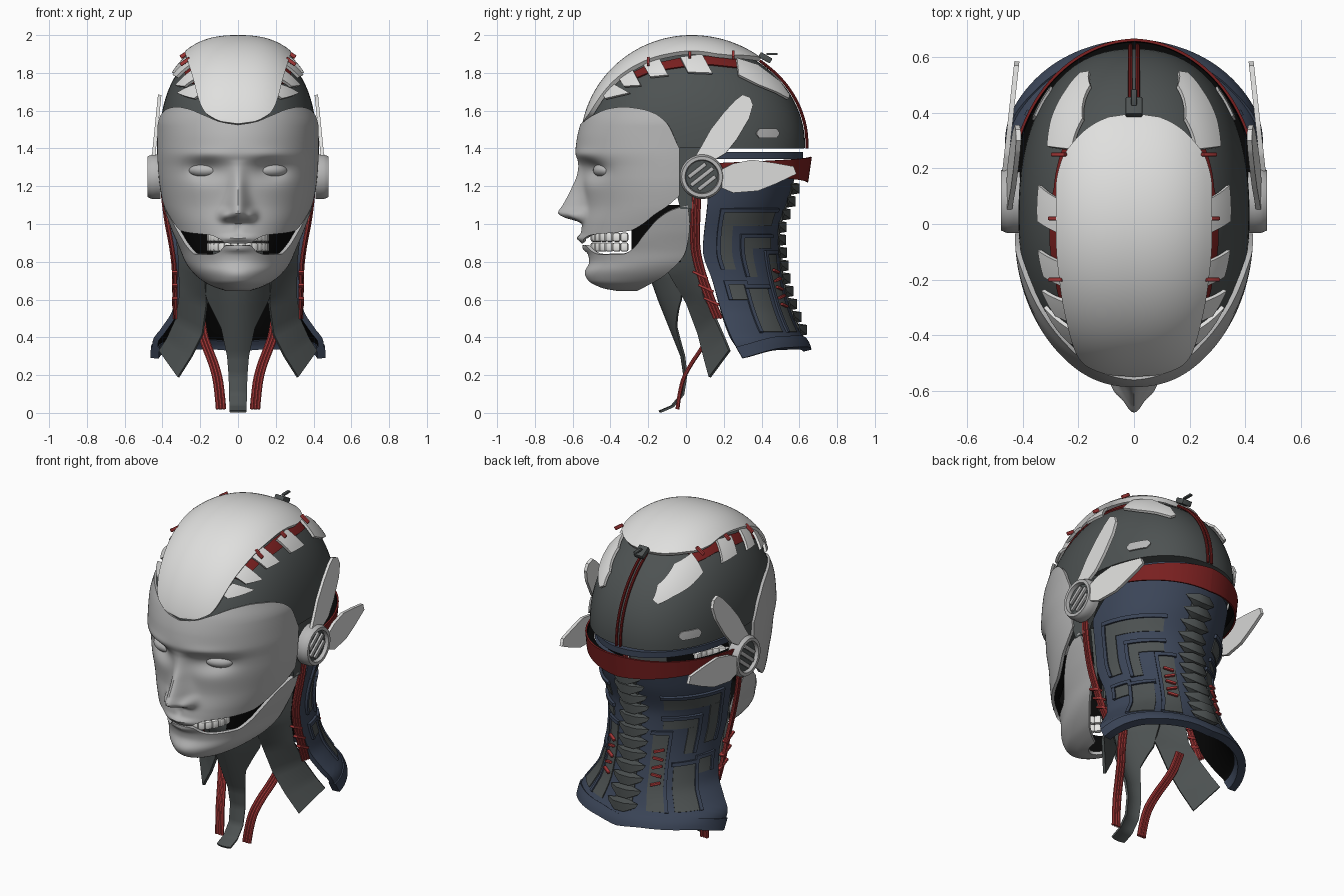
import bpy, bmesh, math
from math import sin, cos, radians, hypot, exp
from mathutils import Vector, Matrix

if "Cube" in bpy.data.objects:
    bpy.data.objects.remove(bpy.data.objects["Cube"])

def mat(name, *c):
    m = bpy.data.materials.new(name)
    m.diffuse_color = (*c, 1)
    m.use_nodes = True
    m.node_tree.nodes["Principled BSDF"].inputs["Base Color"].default_value = m.diffuse_color
    return m
WHITE = mat("shell_white", .74, .74, .73)
GREY = mat("mask_grey", .47, .47, .47)
DARK = mat("dark_grey", .075, .085, .085)
BLUE = mat("navy_blue", .044, .06, .098)
RED = mat("deep_red", .19, .014, .014)
CABLE = mat("cable_red", .39, .04, .04)
BLACK = mat("inner_black", .002, .002, .002)
TOOTH = mat("tooth_white", .82, .82, .8)

def tab(*T):
    """smooth monotone interpolation through (key, value) pairs"""
    k = [t[0] for t in T]; v = [t[1] for t in T]
    s = [(v[i+1]-v[i])/(k[i+1]-k[i]) for i in range(len(T)-1)]
    m = [s[0]] + [2*a*b/(a+b) if a*b > 0 else 0 for a, b in zip(s, s[1:])] + [s[-1]]
    def f(x):
        x = min(max(x, k[0]), k[-1])
        i = max(j for j in range(len(s)) if k[j] <= x)
        h = k[i+1]-k[i]; t = (x-k[i])/h
        return ((1+2*t)*(1-t)**2*v[i] + t*(1-t)**2*h*m[i]
                + t*t*(3-2*t)*v[i+1] + t*t*(t-1)*h*m[i+1])
    return f

def obj(name, bm, m, mirror=False, thick=0, inner=None, bevel=0):
    me = bpy.data.meshes.new(name); bm.to_mesh(me); bm.free()
    o = bpy.data.objects.new(name, me); bpy.context.collection.objects.link(o)
    me.materials.append(m)
    if thick:
        s = o.modifiers.new("thick", 'SOLIDIFY'); s.thickness = thick; s.offset = -1
        if inner:
            me.materials.append(inner); s.material_offset = 1
    if bevel:
        b = o.modifiers.new("bevel", 'BEVEL'); b.width = bevel; b.segments = 2
    if mirror:
        o.modifiers.new("mirror", 'MIRROR')
    return o

def sheet(name, f, nu, nv, m, mirror=False, thick=0, inner=None):
    """grid surface f(u,v), normals turned away from the head's axis"""
    bm = bmesh.new()
    g = [[bm.verts.new(f(i/nu, j/nv)) for j in range(nv+1)] for i in range(nu+1)]
    for i in range(nu):
        for j in range(nv):
            bm.faces.new((g[i][j], g[i+1][j], g[i+1][j+1], g[i][j+1]))
    bmesh.ops.remove_doubles(bm, verts=bm.verts, dist=1e-5)
    bm.normal_update()
    zm = min(1.4, sum(v.co.z for v in bm.verts)/len(bm.verts))
    ref = Vector((0, .15, zm))
    if sum(p.normal.dot(p.calc_center_median()-ref)*p.calc_area() for p in bm.faces) < 0:
        bmesh.ops.reverse_faces(bm, faces=bm.faces)
    return obj(name, bm, m, mirror, thick, inner)

def at(P, u):
    t = u*(len(P)-1); i = min(int(t), len(P)-2)
    return Vector(P[i]).lerp(Vector(P[i+1]), t-i)

def strip(name, A, B, f, m, thick=.015, inner=None, mirror=True):
    """surface ruled between two edge lines, mapped by f"""
    return sheet(name, lambda u, v: f(*at(A, u).lerp(at(B, u), v)), 5*(len(A)-1), 6, m, mirror, thick, inner)

def block(name, loc, size, m, rot=(0, 0, 0), mirror=True, bevel=.004):
    bm = bmesh.new(); bmesh.ops.create_cube(bm, size=1)
    R = Matrix.Rotation(rot[2], 4, 'Z') @ Matrix.Rotation(rot[1], 4, 'Y') @ Matrix.Rotation(rot[0], 4, 'X')
    bm.transform(Matrix.Translation(loc) @ R @ Matrix.Diagonal((*size, 1)))
    return obj(name, bm, m, mirror, bevel=bevel)

def cables(name, pts, n, step, r, m, sides=(1, -1)):
    for s in sides:
        c = bpy.data.curves.new(name, 'CURVE'); c.dimensions = '3D'
        c.bevel_depth = r; c.bevel_resolution = 2; c.use_fill_caps = True
        for k in range(n):
            sp = c.splines.new('NURBS'); sp.points.add(len(pts)-1)
            sp.use_endpoint_u = True; sp.order_u = 3
            for p, q in zip(sp.points, pts):
                w = Vector(q) + Vector(step)*(k-(n-1)/2)
                p.co = (s*w.x, w.y, w.z, 1)
        c.materials.append(m)
        bpy.context.collection.objects.link(bpy.data.objects.new(name, c))

# ---- skull: superellipsoid dome
N, CY, CZ = 2.3, .03, 1.42
def skull(u, v):
    a, e = u*2*math.pi, radians(-2+92*v)
    dx, dy, dz = cos(e)*sin(a), cos(e)*cos(a), sin(e)
    k = (abs(dx)**N + hypot(dy, dz)**N)**(-1/N)
    return (k*.415*dx, CY+k*(.6 if dy > 0 else .565)*dy, CZ+k*.54*dz)
sheet("skull", skull, 72, 30, DARK)
def base(u, v):
    x, y, z = skull(u, 0)
    return (x*v, CY+(y-CY)*v, z)
sheet("skull_base", base, 48, 2, DARK)

# ---- white crown cap
cw = tab((11, 0), (12, .08), (15, .14), (18, .175), (25, .205), (40, .235), (60, .265),
         (80, .28), (102, .28), (112, .26), (120, .2), (126, .1), (127.5, 0))
def cap(u, v):
    t = 11+116.5*u; x = cw(t)*(2*v-1); t = radians(t)
    s = (1-abs(x/.44)**2.5)**.4
    return (x, CY-(.59 if cos(t) > 0 else .605)*cos(t)*s, CZ+.58*sin(t)*s)
sheet("crown_cap", cap, 90, 24, WHITE, thick=.025)

# ---- face: sections by height plus soft bumps
W = tab((.645, .06), (.66, .11), (.69, .175), (.75, .245), (.8, .28), (.86, .305), (.9, .322),
        (.97, .352), (1.1, .395), (1.25, .42), (1.4, .428), (1.52, .428), (1.62, .41))
F = tab((.645, -.36), (.66, -.44), (.7, -.51), (.75, -.525), (.8, -.512), (.86, -.525), (.92, -.56),
        (1, -.552), (1.1, -.535), (1.2, -.545), (1.3, -.56), (1.38, -.585), (1.45, -.578), (1.55, -.552), (1.62, -.52))
nose = tab((1, 0), (1.015, .03), (1.035, .1), (1.06, .138), (1.1, .118), (1.18, .068), (1.25, .03), (1.34, 0))
nose_w = tab((1.03, .06), (1.1, .055), (1.2, .042), (1.3, .04))
BUMPS = [(.07, 1.045, .028, .03, .04), (.175, 1.285, .1, .055, -.05), (.17, 1.365, .11, .03, .01),
         (0, .925, .085, .016, .018), (0, .868, .08, .016, .018), (0, .975, .018, .025, -.008), (0, .73, .09, .04, .012)]
def face(a, z, y0):
    x = W(z)*sin(a); y = y0-(y0-F(z))*cos(a)
    y -= nose(z)*exp(-(x/nose_w(z))**2)
    for bx, bz, sx, sz, h in BUMPS:
        y -= h*exp(-((abs(x)-bx)/sx)**2-((z-bz)/sz)**2)
    return (x, y, z)
m_top = tab((0, 1.525), (12, 1.54), (25, 1.575), (40, 1.61), (52, 1.62), (65, 1.61), (75, 1.585), (83, 1.53), (90, 1.4))
m_bot = tab((0, .895), (12, .9), (17, .92), (25, .94), (50, .955), (60, .965), (68, 1.0), (75, 1.05), (82, 1.09), (90, 1.15))
j_top = tab((0, .888), (12, .885), (20, .85), (30, .838), (50, .84), (61, .89), (66, .95), (72, 1.02), (80, 1.07), (90, 1.1))
j_back = tab((.645, -.26), (.66, -.23), (.73, -.11), (.86, 0), (1, .02), (1.1, .01))
def mask(u, v):
    a = 180*u-90; b, t = m_bot(abs(a)), m_top(abs(a))
    return face(radians(a), b+(t-b)*v, -.035)
sheet("face_mask", mask, 130, 90, GREY, thick=.018, inner=BLACK)
def jaw(u, v):
    a = 180*u-90; z = .645+(j_top(abs(a))-.645)*v**1.6
    return face(radians(a), z, j_back(z))
sheet("lower_jaw", jaw, 90, 36, GREY, thick=.018, inner=BLACK)
# dark mouth lining
def lining(u, v):
    a, z = radians(30+60*u), .8+.3*v
    return (.88*W(z)*sin(a), -.03-.3*cos(a), z)
sheet("mouth_lining", lining, 16, 6, BLACK, True)
bm = bmesh.new()
bmesh.ops.create_uvsphere(bm, u_segments=32, v_segments=20, radius=1)
bm.transform(Matrix.Translation((.177, -.43, 1.285)) @ Matrix.Rotation(radians(22), 4, 'Z') @ Matrix.Diagonal((.088, .056, .04, 1)))
obj("eyes", bm, GREY, True)
# teeth arches
for row, z in (("upper", .93), ("lower", .878)):
    for k in range(7):
        a = radians(7+13*k)
        block(row+"_tooth", (.15*sin(a), -.31-.18*cos(a), z), (.04, .03, .048), TOOTH, (0, 0, a), bevel=.01)

# ---- plates beside the cap, mapped from side view onto the skull
def side(off):
    def f(y, z):
        r = hypot((y-CY)/((.6 if y > CY else .565)+off), (z-CZ)/(.54+off))
        return ((.415+off)*(1-min(r, .995)**N)**(1/N), y, z)
    return f
strip("rear_plate", [(.27, 1.88), (.38, 1.845), (.5, 1.755), (.55, 1.685)], [(.28, 1.79), (.38, 1.74), (.48, 1.7), (.545, 1.665)], side(.025), WHITE)
for A, B in (([(-.03, 1.885), (.085, 1.9)], [(.01, 1.805), (.14, 1.8)]), ([(-.23, 1.85), (-.14, 1.875)], [(-.19, 1.78), (-.095, 1.79)]),
             ([(-.365, 1.785), (-.285, 1.82)], [(-.33, 1.73), (-.24, 1.735)]), ([(-.44, 1.69), (-.38, 1.74)], [(-.43, 1.665), (-.3, 1.695)])):
    strip("temple_plate", A, B, side(.025), WHITE)
strip("red_inlay", [(-.36, 1.765), (-.2, 1.845), (-.03, 1.88), (.12, 1.89), (.27, 1.875)],
      [(-.33, 1.745), (-.18, 1.81), (-.01, 1.835), (.13, 1.845), (.27, 1.83)], side(.008), RED, .008)
for x, y, z in ((.28, -.2, 1.86), (.28, .02, 1.9), (.27, .25, 1.895)):
    block("red_clip", (x, y, z), (.06, .014, .02), CABLE, (0, radians(35), 0))
strip("side_badge", [(.375, 1.485), (.39, 1.505), (.48, 1.505), (.495, 1.485)],
      [(.375, 1.475), (.39, 1.455), (.48, 1.455), (.495, 1.475)], side(.009), GREY, .009)

# ---- rear cables and connector
arc = [(0, CY+.612*cos(radians(e)), CZ+.55*sin(radians(e))) for e in range(54, -4, -7)]
cables("skull_cable", arc, 2, (.026, 0, 0), .008, RED, (1,))
block("cable_connector", (0, .42, 1.88), (.06, .07, .03), DARK, (radians(-30), 0, 0), False)
block("connector_pin", (0, .455, 1.9), (.02, .06, .012), DARK, mirror=False)

# ---- ear hubs
P = [(.118, .41), (.118, .455), (.108, .478), (.09, .478), (.085, .455)]
def hub(u, v):
    r, x = at(P, v); a = u*2*math.pi
    return (x, .085+r*cos(a), 1.25+r*sin(a))
sheet("ear_ring", hub, 48, 8, GREY, True)
sheet("ear_disc", lambda u, v: (.457, .085+.087*v*cos(u*2*math.pi), 1.25+.087*v*sin(u*2*math.pi)), 48, 2, DARK, True, .01)
t = radians(38)
for k, l in ((-1, .115), (0, .15), (1, .115)):
    block("ear_bar", (.462, .085-.042*k*sin(t), 1.25+.042*k*cos(t)), (.016, l, .022), GREY, (t, 0, 0))
strip("temple_bracket", [(-.07, 1.44), (-.06, 1.2), (-.03, 1.08)], [(.14, 1.44), (.13, 1.2), (.04, 1.08)],
      lambda y, z: (.405-.08*max(0, 1.25-z), y, z), DARK, .03)
# ear blades
strip("upper_blade", [(.05, 1.36), (.08, 1.41), (.13, 1.5), (.2, 1.59), (.26, 1.655), (.3, 1.685)],
      [(.16, 1.345), (.21, 1.375), (.27, 1.45), (.335, 1.56), (.355, 1.63), (.34, 1.67)],
      lambda y, z: (.462-.1*(z-1.3), y, z), WHITE, .018)
strip("rear_blade", [(.19, 1.29), (.25, 1.32), (.35, 1.34), (.46, 1.325), (.57, 1.305)],
      [(.19, 1.19), (.25, 1.165), (.38, 1.175), (.48, 1.215), (.585, 1.265)],
      lambda y, z: (.472-.11*(y-.2), y, z), WHITE, .018)

# ---- red head band (flared) and blue rail
def band(u, v):
    a = u*math.pi/2; lo, hi = 1.27-.05*u, 1.32+.035*u; k = .985+.035*v*u
    return (.455*k*cos(a), .1+.555*k*sin(a), lo+(hi-lo)*v)
sheet("head_band", band, 32, 2, RED, True, .01, BLACK)
sheet("band_lining", lambda u, v: ((.435-.04*v)*cos(u*math.pi/2), .1+(.555-.03*v)*sin(u*math.pi/2), 1.3+.03*u), 32, 2, BLACK, True, .006)
sheet("skull_rail", lambda u, v: (.4*cos(u*math.pi/2), .05+.57*sin(u*math.pi/2), 1.345+.035*v), 32, 1, BLUE, True, .03)

# ---- blue neck shell
nw = tab((.29, .455), (.38, .452), (.45, .405), (.55, .345), (.7, .325), (.9, .345), (1.1, .385), (1.34, .41))
nb = tab((.29, .665), (.36, .65), (.44, .6), (.6, .54), (.76, .505), (.95, .49), (1.15, .55), (1.34, .6))
nf = tab((.29, .3), (.36, .26), (.5, .2), (.7, .14), (.86, .09), (1.13, .115), (1.34, .12))
def neck(off):
    def f(a, z):
        a = radians(a)
        return ((nw(z)+off)*cos(a), nf(z)+(nb(z)+off-nf(z))*sin(a), z)
    return f
zb = tab((0, .29), (40, .345), (70, .35), (90, .335))
zt = tab((0, 1.13), (15, 1.23), (40, 1.29), (90, 1.29))
sheet("neck_shell", lambda u, v: neck(0)(90*u, zb(90*u)+(zt(90*u)-zb(90*u))*v), 36, 40, BLUE, True, .03, BLACK)
sheet("neck_hem", lambda u, v: neck(.008)(90*u, zb(90*u)+.06*v), 36, 3, BLUE, True, .045)
# dark inlays: angle and height ranges
for a0, a1, z0, z1 in ((13, 62, .99, 1.06), (13, 22, .76, .99), (32, 62, .87, .925), (32, 40, .72, .87),
                       (12, 26, .6, .68), (28, 48, .43, .66), (56, 70, .43, .84), (82, 90, .42, 1.2)):
    zm = (z0+z1)/2
    strip("neck_inlay", [(a0, z0), (a0, zm), (a0, z1)], [(a1, z0), (a1, zm), (a1, z1)], neck(.006), DARK, .008)
    if a1 < 80 and z1 != .99 and z1 != .87:  # raised frame along the top
        strip("inlay_lintel", [(a0-3, z1), ((a0+a1)/2, z1), (a1+2, z1)], [(a0-3, z1+.02), ((a0+a1)/2, z1+.02), (a1+2, z1+.02)], neck(.016), BLUE, .02)
    if a1 < 80:  # raised frame along the front edge
        strip("inlay_rib", [(a0-3, z0), (a0-3, zm), (a0-3, z1)], [(a0, z0), (a0, zm), (a0, z1)], neck(.014), BLUE, .018)
for k in range(5):
    z = .57+.045*k
    block("neck_clip", neck(.015)(63, z), (.06, .018, .014), CABLE, (0, .25*(-1)**k, radians(150)))
# spine wedges
for k in range(12):
    z = .44+.068*k; y = nb(z)-.005; bm = bmesh.new()
    for s in (1, -1):
        for p in ((.1, .002, .02), (.09, .012, 0), (.035, .045, .026), (.03, .045, -.026), (.04, 0, .033), (.04, 0, -.033)):
            bm.verts.new((s*p[0], y+p[1], z+p[2]))
    bmesh.ops.convex_hull(bm, input=bm.verts)
    obj("spine_wedge", bm, DARK)

# ---- dark throat and side straps
C = [(-.2, .88, .2), (-.2, .74, .2), (-.15, .6, .165), (-.09, .45, .09), (-.03, .3, .058), (-.015, .2, .05),
     (-.03, .1, .047), (-.08, .04, .046), (-.145, .012, .045)]
strip("throat_strap", [(0, y, z) for y, z, w in C], [(w, y, z) for y, z, w in C],
      lambda x, y, z: (x, y+4.5*x*x, z), DARK, .012)
strip("neck_strap", [(.2, -.1, 1), (.18, -.1, .75), (.168, 0, .58), (.19, .06, .42), (.25, .09, .3), (.32, .12, .19)],
      [(.35, .05, 1.12), (.315, .05, .8), (.312, .09, .62), (.33, .15, .5), (.38, .2, .39), (.42, .225, .33)],
      lambda x, y, z: (x, y, z), DARK, .015)

# ---- red neck cables and clips
cables("ear_cable", [(.395, .055, 1.16), (.385, .05, 1.05), (.35, .045, .88), (.335, .075, .75), (.335, .12, .62), (.33, .17, .5)],
       3, (.004, .017, 0), .01, CABLE)
for y, z in ((.075, .73), (.105, .66), (.135, .59)):
    block("cable_clip", (.335, y, z), (.03, .09, .014), CABLE, (radians(-25), 0, 0))
cables("throat_cable", [(.2, .15, .5), (.19, .12, .42), (.165, .09, .35), (.125, .02, .25), (.1, -.03, .15), (.09, -.045, .02)],
       3, (.017, 0, 0), .011, CABLE)

# bake modifiers, then smooth with sharp edges kept
bpy.ops.object.select_all(action='SELECT')
bpy.context.view_layer.objects.active = bpy.context.collection.objects[0]
bpy.ops.object.convert(target='MESH')
bpy.ops.object.shade_smooth_by_angle(angle=radians(35))
